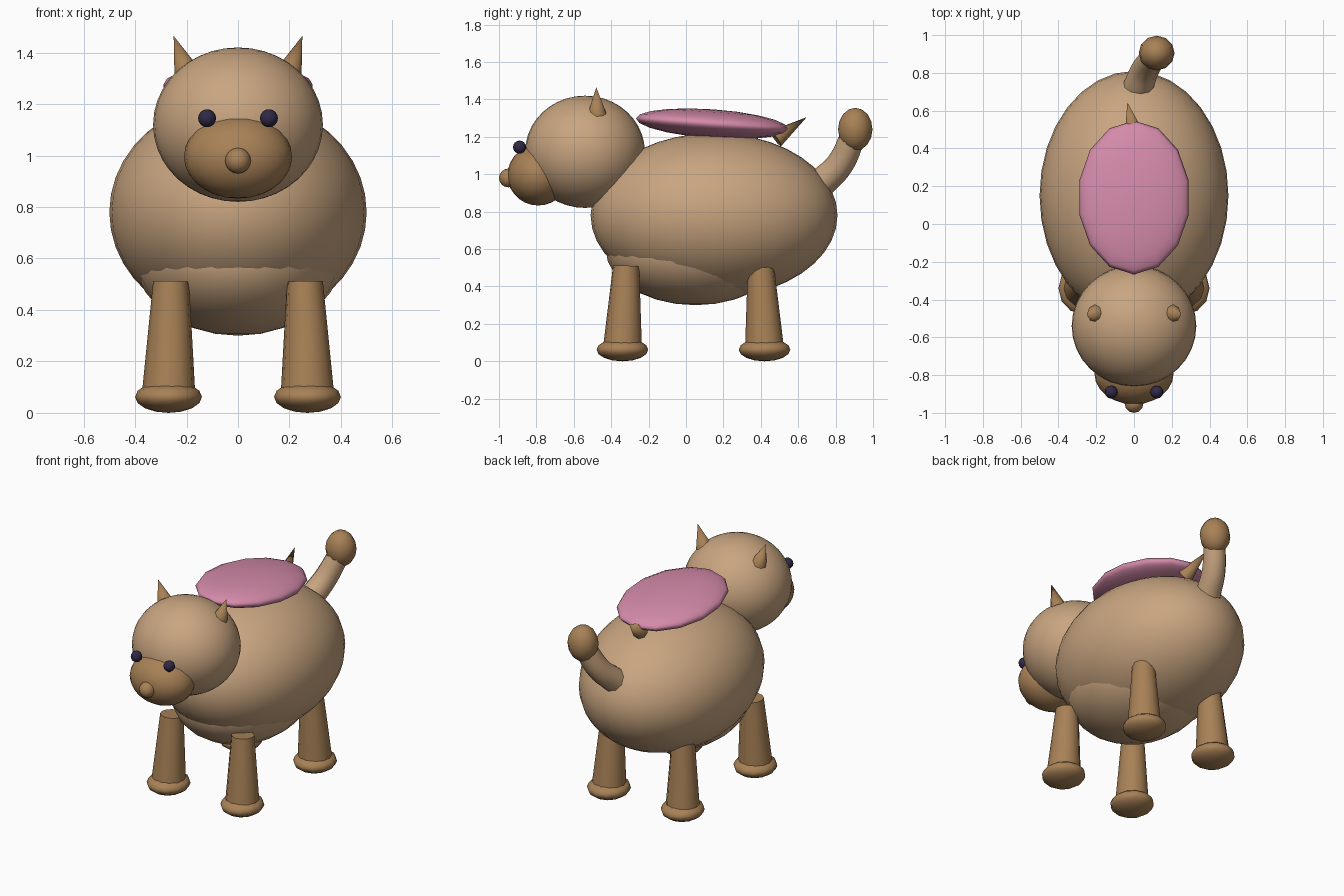
import bpy, math
from mathutils import Vector

cube = bpy.data.objects.get("Cube")
if cube:
    bpy.data.objects.remove(cube, do_unlink=True)


def material(name, rgb):
    m = bpy.data.materials.new(name)
    m.use_nodes = True
    m.diffuse_color = (*rgb, 1)
    bsdf = next(n for n in m.node_tree.nodes if n.type == "BSDF_PRINCIPLED")
    bsdf.inputs["Base Color"].default_value = (*rgb, 1)
    return m


TAN = material("tan", (0.58, 0.375, 0.215))
BROWN = material("brown", (0.39, 0.22, 0.093))
PINK = material("pink", (0.66, 0.255, 0.40))
DARK = material("dark_violet", (0.03, 0.022, 0.06))


def finish(name, mat, angle=60):
    ob = bpy.context.object
    ob.name = name
    ob.data.materials.clear()
    ob.data.materials.append(mat)
    bpy.ops.object.shade_smooth_by_angle(angle=math.radians(angle))
    return ob


def ellipsoid(name, mat, center, radii, segments=16, rings=10, tilt=0):
    bpy.ops.mesh.primitive_uv_sphere_add(segments=segments, ring_count=rings,
                                         radius=1, location=center, rotation=(tilt, 0, 0))
    bpy.context.object.scale = radii
    return finish(name, mat)


def taper(name, mat, base, tip, r_base, r_tip=0, sides=8):
    a, b = Vector(base), Vector(tip)
    axis = b - a
    bpy.ops.mesh.primitive_cone_add(vertices=sides, radius1=r_base, radius2=r_tip,
                                    depth=axis.length, location=(a + b) / 2,
                                    rotation=axis.to_track_quat("Z", "Y").to_euler())
    return finish(name, mat)


# Torso and belly
ellipsoid("body", TAN, (0, 0.15, 0.78), (0.5, 0.66, 0.44), 32, 20)
ellipsoid("belly", TAN, (0, 0.05, 0.6), (0.4, 0.48, 0.3), 24, 14)

# Head and face
ellipsoid("head", TAN, (0, -0.54, 1.12), (0.33, 0.32, 0.3), 32, 20)
ellipsoid("muzzle", BROWN, (0, -0.79, 0.995), (0.21, 0.165, 0.162), 24, 14)
ellipsoid("nose", BROWN, (0, -0.95, 0.98), (0.05, 0.05, 0.05), 12, 8)

# Paired parts: eyes, ears, legs and feet
for side, s in (("left", 1), ("right", -1)):
    ellipsoid(side + "_eye", DARK, (s * 0.12, -0.89, 1.145), (0.035, 0.035, 0.035), 12, 8)
    taper(side + "_ear", BROWN, (s * 0.2, -0.475, 1.325), (s * 0.25, -0.48, 1.465), 0.05)
    for end, y_top, y_bottom in (("front", -0.32, -0.34), ("back", 0.4, 0.42)):
        label = f"{side}_{end}"
        taper(label + "_leg", BROWN, (s * 0.27, y_bottom, 0.06), (s * 0.26, y_top, 0.51),
              0.105, 0.07, 12)
        ellipsoid(label + "_foot", BROWN, (s * 0.27, y_bottom, 0.062),
                  (0.13, 0.138, 0.062), 12, 8)

# Back cushion with a small spike behind it
ellipsoid("back_cushion", PINK, (0, 0.14, 1.27), (0.297, 0.408, 0.077), 14, 10, math.radians(-4))
taper("back_spike", BROWN, (0.0, 0.48, 1.19), (-0.035, 0.645, 1.305), 0.05)

# Curved tail with a rounded tip
curve = bpy.data.curves.new("tail", "CURVE")
curve.dimensions = "3D"
curve.bevel_depth = 0.08
curve.bevel_resolution = 3
curve.use_fill_caps = True
curve.resolution_u = 6
path = [(0.02, 0.72, 0.95), (0.06, 0.82, 1.05), (0.12, 0.9, 1.22)]
spline = curve.splines.new("BEZIER")
spline.bezier_points.add(len(path) - 1)
for i, (point, co) in enumerate(zip(spline.bezier_points, path)):
    point.co = co
    point.radius = 1 - 0.08 * i
    point.handle_left_type = point.handle_right_type = "AUTO"
tail = bpy.data.objects.new("tail", curve)
bpy.context.collection.objects.link(tail)
bpy.ops.object.select_all(action="DESELECT")
tail.select_set(True)
bpy.context.view_layer.objects.active = tail
bpy.ops.object.convert(target="MESH")
finish("tail", TAN)
ellipsoid("tail_tip", BROWN, (0.12, 0.905, 1.24), (0.095, 0.092, 0.115), 12, 8)
